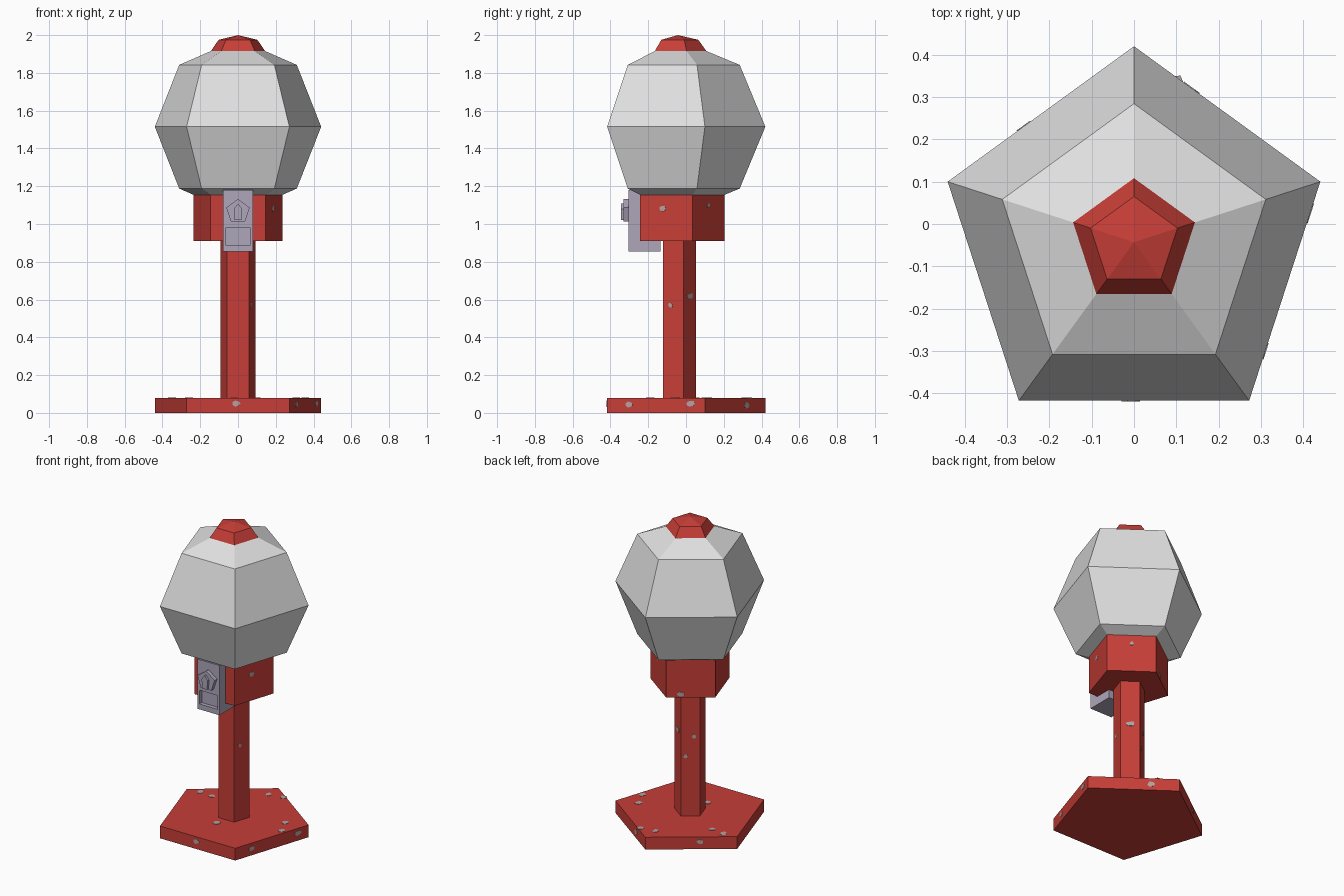
import bpy, bmesh, math, random
from mathutils import Vector, Matrix

if "Cube" in bpy.data.objects:
    bpy.data.objects.remove(bpy.data.objects["Cube"])

random.seed(4)
CY = -0.043  # centre of the pentagons


def material(name, rgb):
    m = bpy.data.materials.new(name)
    m.diffuse_color = (*rgb, 1)
    m.use_nodes = True
    m.node_tree.nodes["Principled BSDF"].inputs["Base Color"].default_value = m.diffuse_color
    return m


RED = material("red paint", (0.57, 0.048, 0.038))
GLOBE = material("pale grey globe", (0.75, 0.75, 0.75))
METAL = material("lilac grey metal", (0.42, 0.38, 0.49))
CHIP = material("chipped paint grey", (0.45, 0.36, 0.36))


def make(name, bm, mat):
    bmesh.ops.recalc_face_normals(bm, faces=bm.faces)
    me = bpy.data.meshes.new(name)
    bm.to_mesh(me)
    bm.free()
    me.materials.append(mat)
    ob = bpy.data.objects.new(name, me)
    bpy.context.collection.objects.link(ob)
    return ob


def pentagon_stack(name, profile, mat):
    """Five-sided solid through (radius, height) rings; radius 0 gives a tip."""
    bm = bmesh.new()
    rings = []
    for r, z in profile:
        if r == 0:
            rings.append([bm.verts.new((0, CY, z))] * 5)
        else:
            angles = [math.radians(90 + 72 * i) for i in range(5)]
            rings.append([bm.verts.new((r * math.cos(a), CY + r * math.sin(a), z)) for a in angles])
    for a, b in zip(rings, rings[1:]):
        for i in range(5):
            j = (i + 1) % 5
            bm.faces.new(list(dict.fromkeys((a[i], a[j], b[j], b[i]))))
    for ring, (r, z) in ((rings[0], profile[0]), (rings[-1], profile[-1])):
        if r:
            bm.faces.new(ring)
    return make(name, bm, mat)


def box(name, lo, hi, mat):
    lo, hi = Vector(lo), Vector(hi)
    bm = bmesh.new()
    bmesh.ops.create_cube(bm, size=1, matrix=Matrix.Translation((lo + hi) / 2) @ Matrix.Diagonal((*(hi - lo), 1)))
    return make(name, bm, mat)


def front_prism(name, outline, y0, y1, mat):
    """Outline in x, z extruded along y."""
    bm = bmesh.new()
    f = bm.faces.new([bm.verts.new((x, y0, z)) for x, z in outline])
    ext = bmesh.ops.extrude_face_region(bm, geom=[f])
    bmesh.ops.translate(bm, vec=(0, y1 - y0, 0), verts=[v for v in ext["geom"] if isinstance(v, bmesh.types.BMVert)])
    return make(name, bm, mat)


# Stand, body, globe and cap
BASE_R, POLE_R, BODY_R, GLOBE_Z = 0.463, 0.097, 0.247, 1.515
pentagon_stack("base", [(BASE_R, 0), (BASE_R, 0.08)], RED)
pentagon_stack("pole", [(POLE_R, 0.08), (POLE_R, 0.92)], RED)
pentagon_stack("body", [(BODY_R, 0.91), (BODY_R, 1.155)], RED)
s = BASE_R * math.sqrt(0.5)
pentagon_stack("globe", [(0, GLOBE_Z - BASE_R), (s, GLOBE_Z - s), (BASE_R, GLOBE_Z),
                         (s, GLOBE_Z + s), (0, GLOBE_Z + BASE_R)], GLOBE)
pentagon_stack("cap", [(0.153, 1.913), (0.108, 1.975), (0, 2.0)], RED)

# Coin mechanism with a recessed outlet
plate = box("coin_plate", (-0.08, -0.305, 0.855), (0.08, -0.135, 1.18), METAL)
cutter = box("outlet_cutter", (-0.066, -0.35, 0.89), (0.066, -0.28, 0.98), METAL)
cutter.hide_render = True
cutter.hide_viewport = True
cut = plate.modifiers.new("outlet", 'BOOLEAN')
cut.operation, cut.solver, cut.object = 'DIFFERENCE', 'EXACT', cutter
knob = [(0.065 * math.cos(math.radians(90 + 72 * i)), 1.067 + 0.065 * math.sin(math.radians(90 + 72 * i)))
        for i in range(5)]
front_prism("knob", knob, -0.304, -0.33, METAL)
front_prism("knob_handle", [(-0.017, 1.02), (0.017, 1.02), (0.022, 1.08), (0, 1.108), (-0.022, 1.08)],
            -0.329, -0.345, METAL)


# Paint chips: thin irregular plates
chips = bmesh.new()


def chip(pos, normal, w, h):
    n = Vector(normal)
    up = Vector((0, 0, 1)) if abs(n.z) < 0.5 else Vector((0, 1, 0))
    side = up.cross(n)
    ring = []
    for i in range(7):
        a, k = math.tau * i / 7, random.uniform(0.7, 1.1)
        ring.append(Vector(pos) + n * 0.002 + side * (w * k * math.cos(a)) + up * (h * k * math.sin(a)))
    top = [chips.verts.new(p) for p in ring]
    low = [chips.verts.new(p - n * 0.003) for p in ring]
    chips.faces.new(top)
    chips.faces.new(low[::-1])
    for i in range(7):
        j = (i + 1) % 7
        chips.faces.new((top[i], low[i], low[j], top[j]))


for x, y in ((0, 0.315), (0.096, 0.33), (0.31, 0.045), (-0.35, 0.11), (0.357, -0.055), (-0.02, -0.19), (-0.26, 0.1)):
    chip((x, y, 0.08), (0, 0, 1), 0.022, 0.026)
# Side chips: ring radius, face direction, offset along the face, height, half width
for r, deg, u, z, w in ((BASE_R, 270, -0.01, 0.05, 0.025), (BASE_R, 342, -0.15, 0.045, 0.025),
                        (BASE_R, 342, 0.19, 0.05, 0.03), (BASE_R, 126, 0.05, 0.05, 0.025),
                        (BASE_R, 54, 0.1, 0.04, 0.025), (BODY_R, 342, -0.02, 1.08, 0.02),
                        (BODY_R, 126, -0.06, 0.93, 0.03), (BODY_R, 54, 0, 1.1, 0.012),
                        (POLE_R, 342, -0.015, 0.57, 0.015), (POLE_R, 54, 0, 0.62, 0.03),
                        (POLE_R, 126, 0.02, 0.6, 0.015), (POLE_R, 126, -0.03, 0.47, 0.015)):
    a = math.radians(deg)
    n, t = Vector((math.cos(a), math.sin(a), 0)), Vector((-math.sin(a), math.cos(a), 0))
    chip(Vector((0, CY, z)) + n * (r * math.cos(math.radians(36))) + t * u, n, w, 0.017)
make("paint_chips", chips, CHIP)
